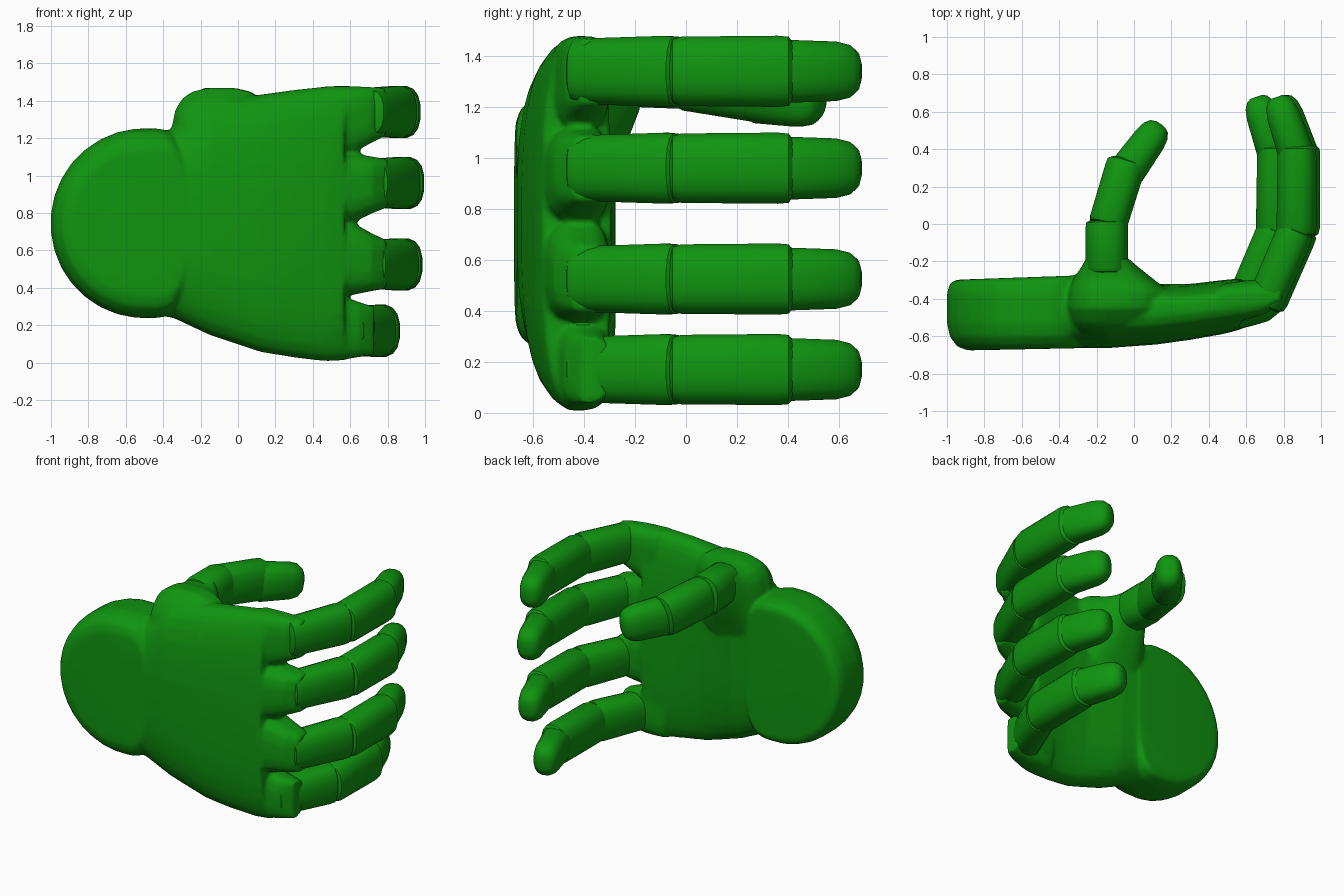
import bpy, bmesh, math
from mathutils import Vector

cube = bpy.data.objects.get("Cube")
if cube:
    bpy.data.objects.remove(cube, do_unlink=True)

green = bpy.data.materials.new("green")
green.use_nodes = True
COLOUR = (0.005, 0.3, 0.005, 1)
green.diffuse_color = COLOUR
green.node_tree.nodes["Principled BSDF"].inputs["Base Color"].default_value = COLOUR

X, Y, Z = Vector((1, 0, 0)), Vector((0, 1, 0)), Vector((0, 0, 1))


def spow(v, p):
    return math.copysign(abs(v) ** p, v)


def ring(c, u, v, hu, hv, p=0.8, n=16):
    """Rounded-box ring around c; hu may be a (minus, plus) pair."""
    lo, hi = hu if isinstance(hu, tuple) else (hu, hu)
    pts = []
    for i in range(n):
        a = 2 * math.pi * (i + 0.5) / n
        s, t = spow(math.cos(a), p), spow(math.sin(a), p)
        pts.append(Vector(c) + u * s * (hi if s > 0 else lo) + v * t * hv)
    return pts


def select(obs):
    bpy.ops.object.select_all(action='DESELECT')
    for ob in obs:
        ob.select_set(True)
    bpy.context.view_layer.objects.active = obs[0]


def loft(name, rings):
    """Skin a list of rings and cap both ends."""
    bm = bmesh.new()
    loops = [[bm.verts.new(p) for p in r] for r in rings]
    n = len(loops[0])
    for a, b in zip(loops, loops[1:]):
        for i in range(n):
            j = (i + 1) % n
            bm.faces.new((a[i], a[j], b[j], b[i]))
    bm.faces.new(loops[0])
    bm.faces.new(loops[-1])
    bmesh.ops.recalc_face_normals(bm, faces=bm.faces)
    mesh = bpy.data.meshes.new(name)
    bm.to_mesh(mesh)
    bm.free()
    mesh.materials.append(green)
    ob = bpy.data.objects.new(name, mesh)
    bpy.context.collection.objects.link(ob)
    select([ob])
    bpy.ops.object.shade_smooth_by_angle(angle=math.radians(35))
    return ob


def segment(name, a, b, ra, rb, tip=False):
    """Finger bone from a to b; ra, rb = (half thickness, half height)."""
    a, b = Vector(a), Vector(b)
    d = b - a
    side = d.cross(Z).normalized()
    up = side.cross(d).normalized()
    # (position along the bone, scale)
    steps = [(-0.06, 0.72), (-0.03, 0.92), (0.05, 1.0)]
    steps += [(0.68, 1.0), (0.86, 0.9), (0.96, 0.68), (1.0, 0.4)] if tip else \
             [(0.93, 1.0), (1.03, 0.97), (1.07, 0.8)]
    rings = []
    for t, s in steps:
        k = min(max(t, 0), 1)
        ht = (ra[0] * (1 - k) + rb[0] * k) * s
        hz = (ra[1] * (1 - k) + rb[1] * k) * s
        rings.append(ring(a + d * t, side, up, ht, hz, 0.78))
    loft(name, rings)


# Round wrist block: half disc towards -x, squared towards the palm
wrist = []
for y, s, tilt in [(-0.677, 0.78, 0.02), (-0.657, 0.89, 0.02), (-0.605, 0.97, 0.01),
                   (-0.53, 1.005, 0), (-0.37, 1.005, 0), (-0.315, 0.97, 0.03),
                   (-0.298, 0.9, 0.035)]:
    pts = []
    for i in range(32):
        a = 2 * math.pi * (i + 0.5) / 32
        c, q = math.cos(a), math.sin(a)
        x = -0.5 + (c * 0.5 * s if c < 0 else 0.22 * c ** 0.5)
        z = 0.745 + 0.505 * s * (q if c < 0 else spow(q, 0.5))
        pts.append(Vector((x, y + tilt * (x + 0.95), z)))
    wrist.append(pts)
body = [loft("wrist", wrist)]

# Palm: (x, low z, high z, front y, rim y, inner y)
palm = []
for x, lo, hi, yf, ye, yb in [
        (-0.45, 0.26, 1.23, -0.655, -0.46, -0.30),
        (-0.34, 0.235, 1.25, -0.662, -0.45, -0.28),
        (-0.15, 0.145, 1.40, -0.665, -0.45, -0.28),
        (0.12, 0.055, 1.435, -0.645, -0.45, -0.32),
        (0.30, 0.025, 1.46, -0.62, -0.44, -0.32),
        (0.47, 0.005, 1.478, -0.59, -0.42, -0.30),
        (0.57, 0.01, 1.482, -0.565, -0.41, -0.29)]:
    palm.append(ring((x, ye, (lo + hi) / 2), Y, Z, (ye - yf, yb - ye), (hi - lo) / 2, 0.7, 28))
body.append(loft("palm", palm))

# Thumb mound rising from the palm: (y, x, z, half x pair, half z)
body.append(loft("thumb_mound", [
    ring((x, y, z), X, Z, hx, hz, 0.68, 20) for y, x, z, hx, hz in [
        (-0.585, -0.12, 1.15, (0.17, 0.17), 0.17), (-0.53, -0.11, 1.17, (0.22, 0.22), 0.235),
        (-0.45, -0.09, 1.19, (0.265, 0.25), 0.28), (-0.36, -0.09, 1.18, (0.26, 0.28), 0.29),
        (-0.29, -0.11, 1.18, (0.215, 0.21), 0.27), (-0.235, -0.13, 1.25, (0.155, 0.16), 0.2),
        (-0.18, -0.145, 1.33, (0.11, 0.11), 0.135)]]))

# Thumb bones
segment("thumb_base", (-0.145, -0.25, 1.335), (-0.145, 0.0, 1.33), (0.115, 0.135), (0.115, 0.14))
segment("thumb_middle", (-0.14, 0.0, 1.325), (-0.045, 0.31, 1.275), (0.105, 0.14), (0.108, 0.14))
segment("thumb_tip", (-0.04, 0.28, 1.27), (0.14, 0.53, 1.235), (0.1, 0.135), (0.085, 0.122), True)

# Fingers: (name, z, x offset, knuckle low z, knuckle high z, knuckle front y offset)
for name, z, dx, lo, hi, dy in [("index", 1.34, -0.02, 1.115, 1.48, 0.04),
                                ("middle", 0.96, 0.0, 0.75, 1.12, 0.0),
                                ("ring", 0.525, -0.01, 0.36, 0.75, 0.0),
                                ("little", 0.17, -0.13, 0.012, 0.36, 0.04)]:
    # Tapered knuckle linking palm and finger
    kx, knuckle = dx * 0.55, []
    for x, yf, yb, k in [(0.48, -0.575, -0.32, 0), (0.62, -0.55, -0.30, 0),
                         (0.72, -0.52, -0.29, 0.6), (0.80, -0.455, -0.29, 1)]:
        a = lo * (1 - k) + (z - 0.13) * k
        b = hi * (1 - k) + (z + 0.13) * k
        knuckle.append(ring((x + kx, -0.4, (a + b) / 2), Y, Z,
                            (-0.4 - yf - dy, yb + 0.4), (b - a) / 2, 0.65))
    body.append(loft(name + "_knuckle", knuckle))
    segment(name + "_base", (0.72 + dx, -0.42, z), (0.88 + dx, -0.05, z), (0.1, 0.13), (0.102, 0.142))
    segment(name + "_middle", (0.888 + dx, -0.04, z), (0.892 + dx, 0.39, z), (0.108, 0.138), (0.105, 0.142))
    segment(name + "_tip", (0.89 + dx, 0.37, z), (0.785 + dx, 0.68, z), (0.1, 0.126), (0.085, 0.115), True)

# Fuse wrist, palm, mound and knuckles into one skin
select(body)
bpy.ops.object.join()
hand = bpy.context.object
hand.name = "hand_body"
remesh = hand.modifiers.new("fuse", 'REMESH')
remesh.mode = 'VOXEL'
remesh.voxel_size = 0.014
soften = hand.modifiers.new("soften", 'SMOOTH')
soften.factor = 0.5
soften.iterations = 5
reduce = hand.modifiers.new("reduce", 'DECIMATE')
reduce.ratio = 0.12
for mod in (remesh, soften, reduce):
    bpy.ops.object.modifier_apply(modifier=mod.name)
bpy.ops.object.shade_smooth_by_angle(angle=math.radians(45))
